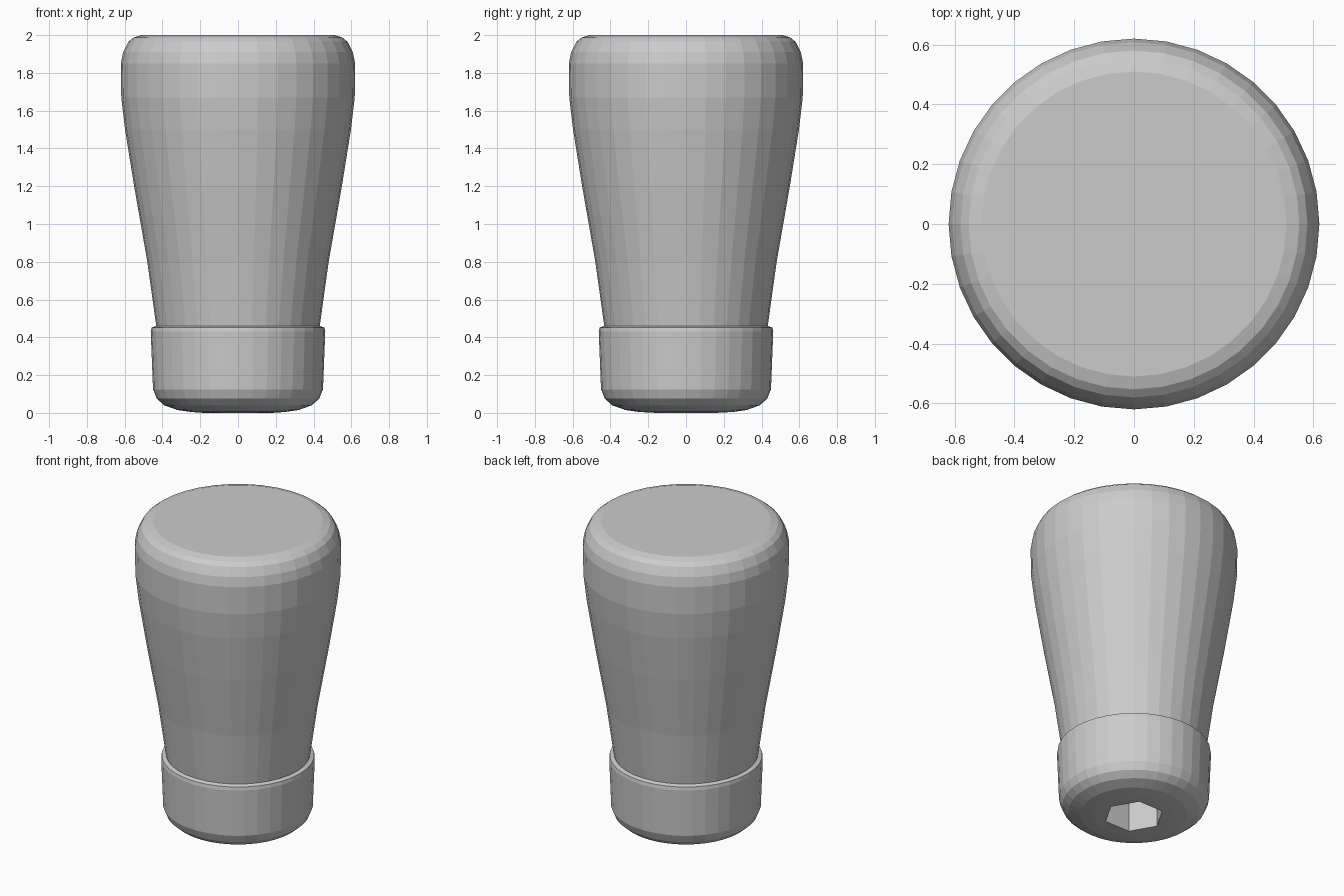
import bpy, bmesh
from math import sin, cos, pi

if "Cube" in bpy.data.objects:
    bpy.data.objects.remove(bpy.data.objects["Cube"])

SEGS = 36


def lathe(name, profile, cap_end=False):
    """Revolve (radius, z, sides) points; sides > 0 makes that ring a polygon outline."""
    bm = bmesh.new()
    rings = []
    for r, z, sides in profile:
        ring = []
        for i in range(SEGS):
            a = 2 * pi * i / SEGS
            k = r
            if sides:
                half = pi / sides
                k = r * cos(half) / cos(a % (2 * half) - half)
            ring.append(bm.verts.new((k * cos(a), k * sin(a), z)))
        rings.append(ring)
    for lo, hi in zip(rings, rings[1:]):
        for i in range(SEGS):
            j = (i + 1) % SEGS
            bm.faces.new((lo[i], lo[j], hi[j], hi[i]))
    if cap_end:
        bm.faces.new(rings[-1])
    mesh = bpy.data.meshes.new(name)
    bm.to_mesh(mesh)
    bm.free()
    ob = bpy.data.objects.new(name, mesh)
    bpy.context.collection.objects.link(ob)
    return ob


# Tapered grip with rounded top
lathe("knob_body", [(r, z, 0) for r, z in (
    (0.433, 0.46), (0.48, 0.8), (0.55, 1.2), (0.598, 1.5), (0.618, 1.67),
    (0.62, 1.85), (0.608, 1.91), (0.58, 1.965), (0.553, 1.987), (0.51, 2.0))],
    cap_end=True)

# Collar with rounded foot, and the hexagonal socket running up inside
socket = [(0.18, 0.8, 6), (0.18, 0.0, 6)]
collar = [(r, z, 0) for r, z in (
    (0.25, 0.005), (0.32, 0.015), (0.39, 0.04), (0.43, 0.075), (0.45, 0.125),
    (0.462, 0.43), (0.458, 0.452), (0.433, 0.46))]
lathe("base_collar", socket[1:] + collar)
bottom = lathe("socket_hole", socket[::-1], cap_end=True)
bottom.data.flip_normals()
